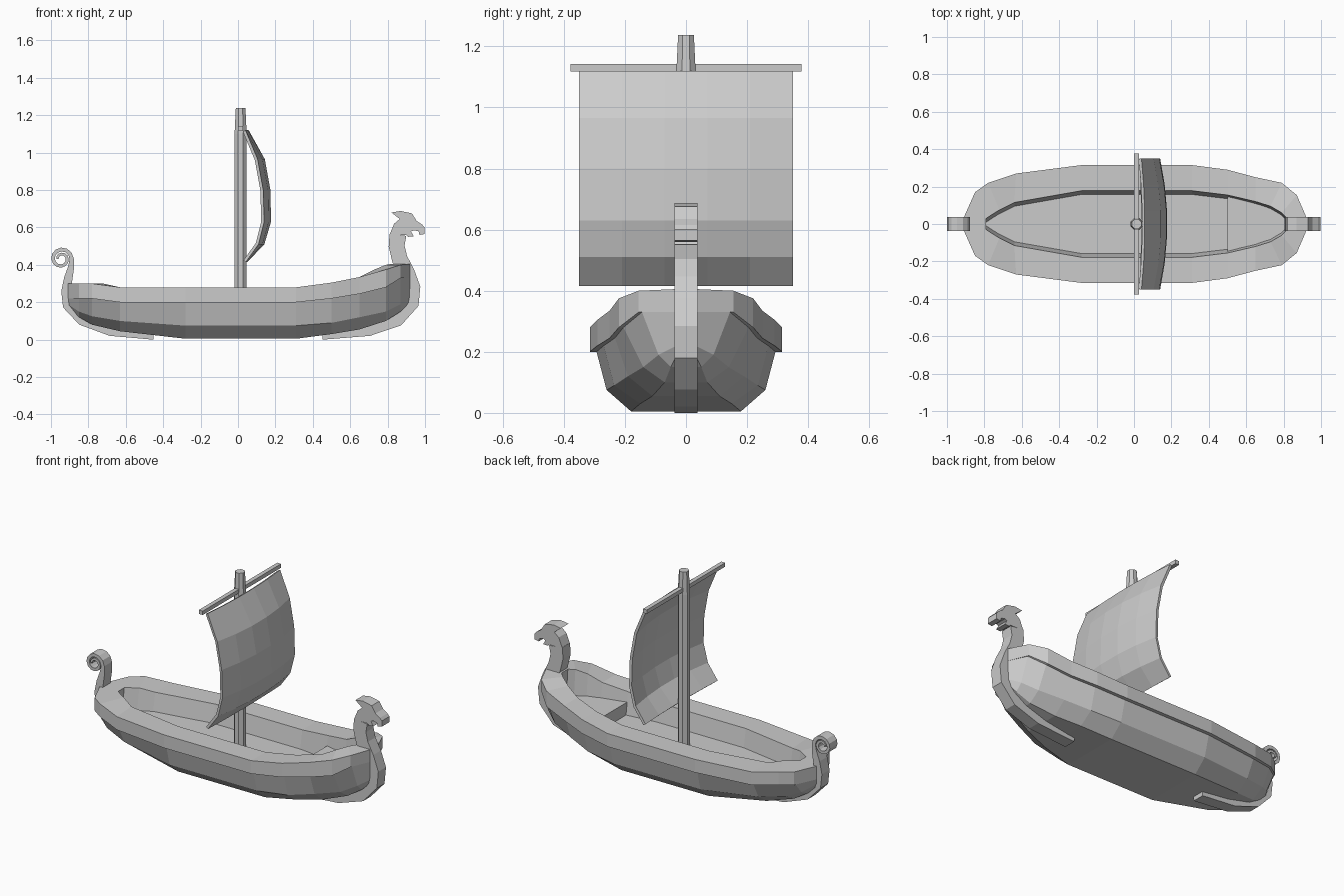
import bpy, bmesh, math
from mathutils import Vector

if "Cube" in bpy.data.objects:
    bpy.data.objects.remove(bpy.data.objects["Cube"])


def finish(name, bm):
    bmesh.ops.recalc_face_normals(bm, faces=bm.faces)
    me = bpy.data.meshes.new(name)
    bm.to_mesh(me)
    bm.free()
    ob = bpy.data.objects.new(name, me)
    bpy.context.collection.objects.link(ob)
    return ob


def loft(name, rings, caps=True):
    """Closed rings joined by quads."""
    bm = bmesh.new()
    vs = [[bm.verts.new(p) for p in r] for r in rings]
    n = len(vs[0])
    for a, b in zip(vs, vs[1:]):
        for k in range(n):
            bm.faces.new((a[k], a[(k + 1) % n], b[(k + 1) % n], b[k]))
    if caps:
        bm.faces.new(vs[0])
        bm.faces.new(vs[-1])
        return finish(name, bm)
    # mirrored sections: bridge every point with its opposite at both ends
    for r in (vs[0], vs[-1]):
        for k in range(n // 2 - 1):
            bm.faces.new((r[k], r[k + 1], r[n - 2 - k], r[n - 1 - k]))
    return finish(name, bm)


def ribbon(name, path, hw=0.037):
    """Rectangular bar following (x, z, width) points in the centre plane."""
    rings = []
    for i, (x, z, w) in enumerate(path):
        a, b = path[max(i - 1, 0)], path[min(i + 1, len(path) - 1)]
        t = Vector((b[0] - a[0], b[1] - a[1])).normalized()
        nx, nz = -t.y * w / 2, t.x * w / 2
        rings.append([(x + s * nx, y, z + s * nz)
                      for s, y in ((1, -hw), (1, hw), (-1, hw), (-1, -hw))])
    return loft(name, rings)


# Hull: x, outer y, rim z, band z, chine y, chine z, bottom y, bottom z, inner x, inner y
stations = [
    (-.91, .035, .30, .22, .03, .19, .02, .17, -.79, .03),
    (-.85, .17, .30, .22, .10, .15, .04, .12, -.76, .05),
    (-.78, .22, .30, .22, .15, .125, .07, .08, -.72, .075),
    (-.63, .27, .28, .20, .20, .10, .12, .045, -.64, .115),
    (-.28, .315, .28, .20, .26, .075, .18, .005, -.28, .178),
    (.31, .315, .28, .20, .26, .075, .18, .005, .31, .178),
    (.50, .29, .305, .22, .235, .09, .15, .03, .50, .155),
    (.65, .25, .335, .245, .19, .12, .11, .055, .65, .12),
    (.79, .22, .375, .28, .14, .15, .07, .10, .73, .095),
    (.87, .155, .40, .33, .09, .19, .05, .15, .79, .06),
    (.92, .04, .405, .33, .03, .22, .025, .20, .82, .03),
]
FLOOR = 0.17
rings = []
for x, yo, zt, zl, yc, zc, yb, zb, xi, yi in stations:
    half = [(x, yb, zb), (x, yc, zc), (x, yo * .93, zl), (x, yo, zl),
            (x, yo, zt), (xi, yi, zt), (xi, max(yi - .02, .01), FLOOR)]
    rings.append(half + [(px, -py, pz) for px, py, pz in reversed(half)])
loft("hull", rings, caps=False)

# Raised deck at the bow
loft("bow_deck", [[(x, -y, FLOOR - .01), (x, y, FLOOR - .01), (x, y, .245), (x, -y, .245)]
                  for x, y in ((.5, .148), (.65, .115), (.73, .09), (.82, .03))])

# Stern keel, post and spiral
stern = [(-.45, .03, .06), (-.68, .05, .06), (-.83, .11, .07), (-.905, .19, .07),
         (-.92, .26, .05), (-.907, .33, .045), (-.892, .39, .032)]
for i in range(19):
    a = i * math.pi / 6
    r = .056 - .012 * a / math.pi
    stern.append((-.945 + r * math.cos(a), .432 + r * math.sin(a), .022 - .0005 * i))
ribbon("stern_post", stern)

# Bow keel and neck
ribbon("bow_post", [(.45, .03, .06), (.70, .05, .06), (.85, .11, .08), (.93, .20, .08),
                    (.945, .28, .06), (.91, .36, .07), (.865, .43, .085),
                    (.848, .50, .085), (.855, .56, .09)])

# Beast figurehead
head = [(.81, .56), (.835, .62), (.865, .645), (.82, .68), (.87, .688), (.93, .675),
        (.955, .635), (.985, .615), (.998, .60), (.998, .565), (.97, .56), (.965, .58),
        (.94, .585), (.925, .578), (.94, .552), (.91, .55), (.90, .56)]
loft("figurehead", [[(x, y, z) for x, z in head] for y in (-.037, .037)])

# Octagonal mast
loft("mast", [[(.014 + r * math.cos((k + .5) * math.pi / 4),
                r * math.sin((k + .5) * math.pi / 4), z) for k in range(8)]
              for z, r in ((FLOOR - .01, .035), (1.1, .035), (1.238, .028))])

# Yard
loft("yard", [[(0, y, 1.118), (.026, y, 1.118), (.026, y, 1.142), (0, y, 1.142)]
              for y in (-.378, .378)])

# Billowing sail: z, edge x, extra bulge at the middle
rows = [(1.12, .04, .018), (.965, .105, .04), (.80, .135, .04),
        (.63, .14, .038), (.51, .11, .032), (.415, .042, .008)]
cols = [-.35, -.21, -.07, .07, .21, .35]
bm = bmesh.new()
grid = [[bm.verts.new((x + b * (1 - (y / .35) ** 2), y, z)) for y in cols] for z, x, b in rows]
for a, b in zip(grid, grid[1:]):
    for k in range(len(cols) - 1):
        bm.faces.new((a[k], b[k], b[k + 1], a[k + 1]))
sail = finish("sail", bm)
mod = sail.modifiers.new("thickness", 'SOLIDIFY')
mod.thickness = .016
# keep the cloth thickness behind the bulging face
mod.offset = -1 if sum(p.normal.x for p in sail.data.polygons) > 0 else 1
